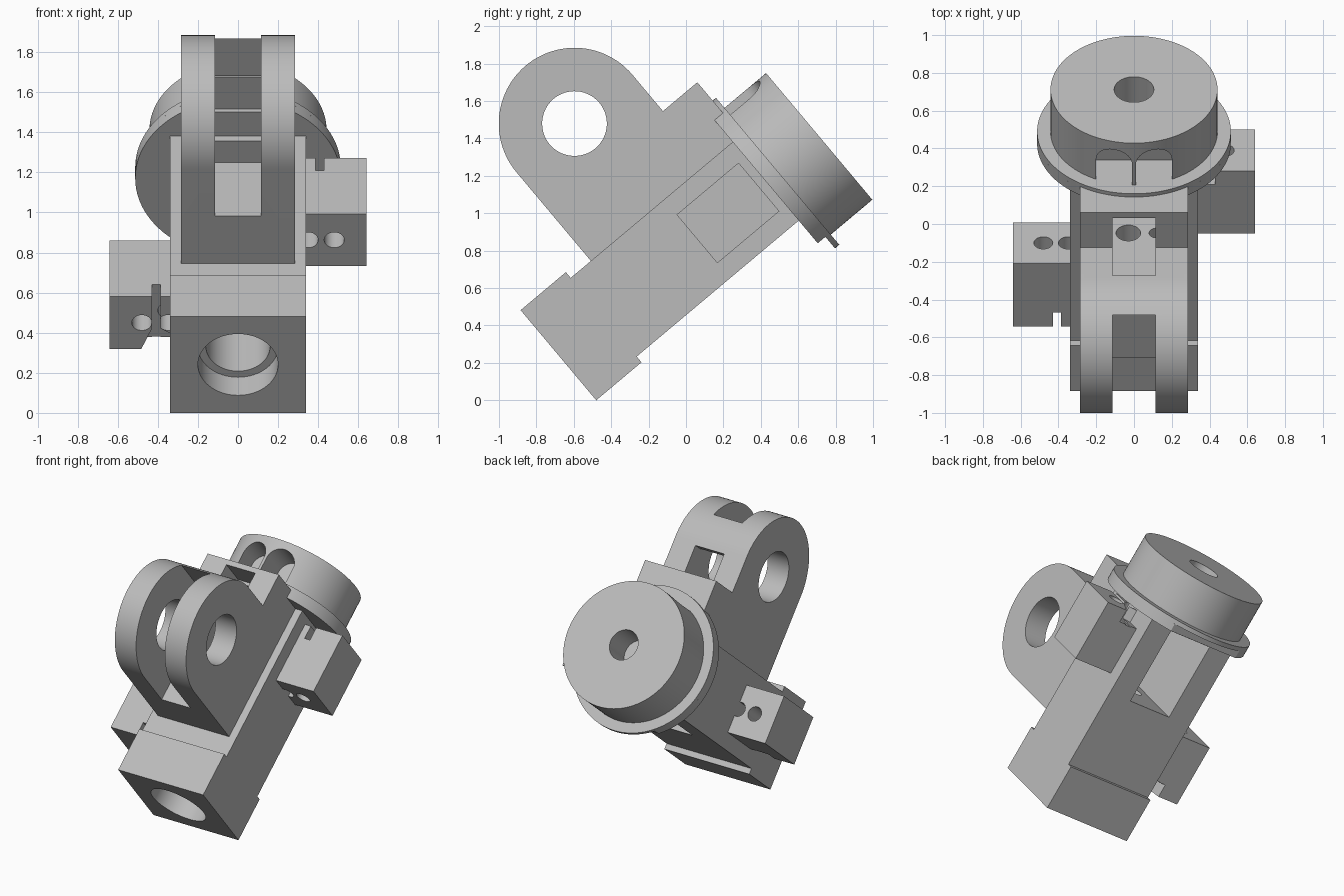
import bpy, bmesh
from math import sin, cos, pi, radians, asin
from mathutils import Matrix, Vector

old = bpy.data.objects.get("Cube")
if old:
    bpy.data.objects.remove(old, do_unlink=True)

grey = bpy.data.materials.new("machined_grey")
grey.use_nodes = True
colour = (0.5, 0.5, 0.5, 1)
grey.diffuse_color = colour
grey.node_tree.nodes["Principled BSDF"].inputs["Base Color"].default_value = colour

# The assembly is built upright as (x, along, up), then tilted into place
TILT = Matrix.Translation((0, -0.48, 0)) @ Matrix.Rotation(radians(40), 4, 'X')
MID = 0.3145


def arc(cx, cy, r, start=0, end=2 * pi, n=64):
    full = abs(end - start - 2 * pi) < 1e-6
    steps = n if full else n + 1
    return [(cx + r * cos(start + (end - start) * i / n),
             cy + r * sin(start + (end - start) * i / n)) for i in range(steps)]


def prism(name, pts, axis, a, b):
    """Extrude a 2D outline along one axis from a to b."""
    def place(p, d):
        co = list(p)
        co.insert(axis, d)
        return Vector(co)
    bm = bmesh.new()
    low = [bm.verts.new(place(p, a)) for p in pts]
    high = [bm.verts.new(place(p, b)) for p in pts]
    bm.faces.new(low)
    bm.faces.new(high)
    for i in range(len(pts)):
        j = (i + 1) % len(pts)
        bm.faces.new((low[i], low[j], high[j], high[i]))
    bmesh.ops.recalc_face_normals(bm, faces=bm.faces)
    me = bpy.data.meshes.new(name)
    bm.to_mesh(me)
    bm.free()
    ob = bpy.data.objects.new(name, me)
    bpy.context.scene.collection.objects.link(ob)
    return ob


def box(name, x, u, v):
    return prism(name, [(x[0], u[0]), (x[1], u[0]), (x[1], u[1]), (x[0], u[1])], 2, *v)


def rod(name, x, v, r, u0, u1):
    return prism(name, arc(x, v, r), 1, u0, u1)


def finish(ob, cutters=()):
    """Cut the part, shade it, colour it and tilt it."""
    for c in cutters:
        c.hide_render = True
        m = ob.modifiers.new("cut", 'BOOLEAN')
        m.operation = 'DIFFERENCE'
        m.solver = 'EXACT'
        m.object = c
    deps = bpy.context.evaluated_depsgraph_get()
    deps.update()
    me = bpy.data.meshes.new_from_object(ob.evaluated_get(deps))
    ob.modifiers.clear()
    ob.data = me
    for c in cutters:
        bpy.data.objects.remove(c, do_unlink=True)
    me.materials.clear()
    me.materials.append(grey)
    me.shade_smooth()
    me.set_sharp_from_angle(angle=radians(30))
    me.transform(TILT)


# Main body with a raised head, stepped bore and an open pocket below
body = prism("body", [(0, 0), (0.316, 0), (0.316, 0.04), (1.447, 0.04),
                      (1.447, 0.589), (0.316, 0.589), (0.316, 0.629), (0, 0.629)],
             0, -0.34, 0.34)
finish(body, [
    rod("counterbore", 0, MID, 0.2, -0.1, 0.14),
    rod("bore", 0, MID, 0.16, 0.1, 0.75),
    rod("pin_hole_a", -0.03, 0.364, 0.065, 0.7, 0.95),
    rod("pin_hole_b", 0.12, 0.364, 0.04, 0.7, 0.95),
    box("pocket", (-0.165, 0.165), (0.87, 1.41), (-0.1, 0.7)),
])

# Clevis: rounded lug with a slot, a window through the bridge and a pin hole
outline = [(0.457, 0.589)] + arc(0.862, 1.208, 0.405, pi, 0, 48) + [
    (1.267, 0.955), (1.507, 0.955), (1.507, 0.589)]
clevis = prism("clevis", outline, 0, -0.285, 0.285)
finish(clevis, [
    prism("pin_hole", arc(0.862, 1.208, 0.173), 0, -0.5, 0.5),
    box("slot", (-0.115, 0.115), (0.2, 1.2), (0.9, 2)),
    box("window", (-0.115, 0.115), (0.87, 1.47), (0.5, 1.187)),
])

# Side blocks, one on each flank, turned end for end
for side, u0, u1, name in ((1, 0.967, 1.4, "left_block"), (-1, 0.325, 0.76, "right_block")):
    def span(a, b):
        return tuple(sorted((side * a, side * b)))
    end = u1 if side > 0 else u0
    blk = box(name, span(0.34, 0.64), (u0, u1), (0.145, 0.484))
    undercut = prism("undercut", [(side * 0.3, 0.1), (side * 0.5, 0.1),
                                  (side * 0.42, 0.3), (side * 0.3, 0.22)],
                     1, end - 0.09, end + 0.09)
    finish(blk, [
        box("notch", span(0.387, 0.43), (end - 0.095, end + 0.095), (0.1, 0.6)),
        undercut,
        rod("hole_outer", side * 0.48, MID, 0.05, u0 - 0.1, u1 + 0.1),
        rod("hole_inner", side * 0.35, MID, 0.05, u0 - 0.1, u1 + 0.1),
    ])

# Flange: thick plate with flats, backed by a thin full disc
flat = asin(0.4325 / 0.513)
plate = arc(0, MID, 0.513, -flat, flat, 32) + arc(0, MID, 0.513, pi - flat, pi + flat, 32)
finish(prism("flange_plate", plate, 1, 1.447, 1.5))
finish(prism("flange_disc", arc(0, MID, 0.513, n=96), 1, 1.5, 1.53))

# Drum with a centre hole and two round-ended pockets on its upper side
drum = prism("drum", arc(0, MID, 0.442, n=96), 1, 1.53, 1.82)
cuts = [rod("centre_hole", 0, MID, 0.105, 1.6, 2)]
for s in (-1, 1):
    pocket = [(s * 0.105 - 0.095, 1.5), (s * 0.105 + 0.095, 1.5)] + \
        arc(s * 0.105, 1.67, 0.095, 0, pi, 24)
    cuts.append(prism("drum_pocket", pocket, 2, 0.55, 1))
finish(drum, cuts)
